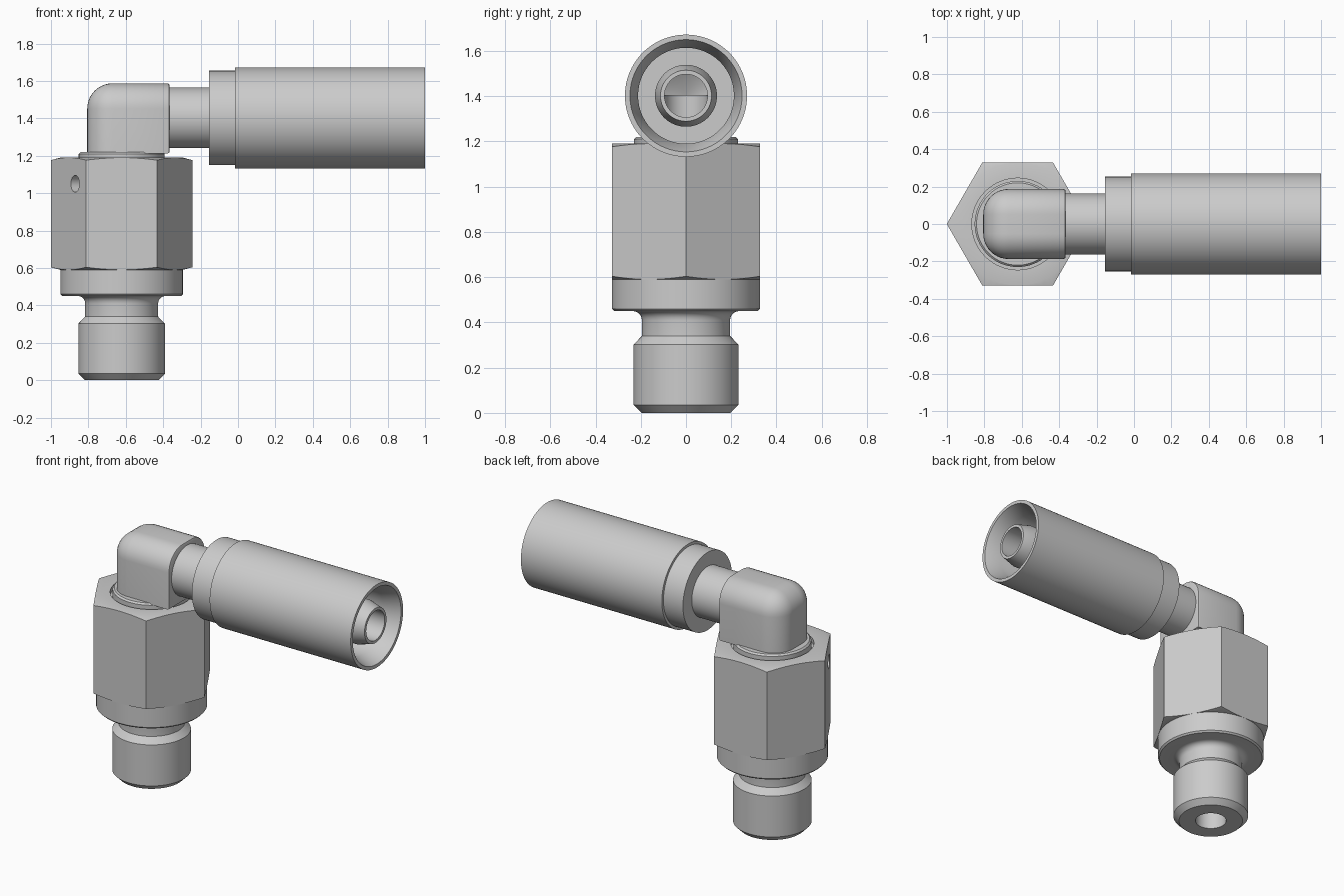
import bpy, bmesh, math
from mathutils import Matrix, Vector

if "Cube" in bpy.data.objects:
    bpy.data.objects.remove(bpy.data.objects["Cube"])

CX, CZ = -0.622, 1.402          # vertical axis x, horizontal axis z
BORE = 0.095
ALONG_X = Matrix.Translation((0, 0, CZ)) @ Matrix.Rotation(math.pi / 2, 4, 'Y')
ALONG_Z = Matrix.Translation((CX, 0, 0))


def to_object(name, bm):
    bmesh.ops.recalc_face_normals(bm, faces=bm.faces)
    mesh = bpy.data.meshes.new(name)
    bm.to_mesh(mesh)
    bm.free()
    ob = bpy.data.objects.new(name, mesh)
    bpy.context.collection.objects.link(ob)
    return ob


def lathe(name, profile, matrix, n=72):
    """Revolve a closed (radius, height) profile around its axis."""
    bm = bmesh.new()
    rings = []
    for i in range(n):
        a = 2 * math.pi * (i + 0.5) / n
        rings.append([bm.verts.new((r * math.cos(a), r * math.sin(a), h)) for r, h in profile])
    m = len(profile)
    for i in range(n):
        p, q = rings[i], rings[(i + 1) % n]
        for j in range(m):
            k = (j + 1) % m
            if profile[j][0] > 0 or profile[k][0] > 0:
                bm.faces.new((p[j], p[k], q[k], q[j]))
    bmesh.ops.remove_doubles(bm, verts=bm.verts, dist=1e-5)
    bmesh.ops.transform(bm, matrix=matrix, verts=bm.verts)
    return to_object(name, bm)


def boolean(ob, tool, op):
    mod = ob.modifiers.new("cut", 'BOOLEAN')
    mod.operation, mod.object, mod.solver = op, tool, 'EXACT'
    bpy.context.view_layer.update()
    dg = bpy.context.evaluated_depsgraph_get()
    mesh = bpy.data.meshes.new_from_object(ob.evaluated_get(dg))
    ob.modifiers.clear()
    ob.data = mesh
    bpy.data.objects.remove(tool)


def smooth(ob):
    ob.data.shade_smooth()
    ob.data.set_sharp_from_angle(angle=math.radians(28))


# Threaded stud with shoulder collar; a small fillet joins neck and collar
fillet = [(0.235 - 0.04 * math.cos(t), 0.41 + 0.04 * math.sin(t))
          for t in [i * math.pi / 10 for i in range(6)]]
stud = lathe("threaded_stud", [
    (BORE, 0), (0.197, 0), (0.232, 0.035), (0.232, 0.302), (0.195, 0.34),
    *fillet, (0.318, 0.45), (0.328, 0.46), (0.328, 0.59), (BORE, 0.59)], ALONG_Z)

# Hexagonal body: turned blank with chamfers and swivel ring, cut to a hexagon
body = lathe("hex_body", [
    (BORE, 0.59), (0.328, 0.59), (0.42, 0.615), (0.42, 1.165), (0.328, 1.19),
    (0.245, 1.19), (0.245, 1.16), (0.23, 1.16), (0.23, 1.21), (0.22, 1.22),
    (BORE, 1.22)], ALONG_Z)
hexagon = lathe("hex_cutter", [(0, 0.5), (0.379, 0.5), (0.379, 1.3), (0, 1.3)],
                ALONG_Z @ Matrix.Rotation(math.pi / 6, 4, 'Z'), 6)
boolean(body, hexagon, 'INTERSECT')

# Small pin hole in the front left flat
normal = Vector((-math.cos(math.pi / 6), -0.5, 0))
hole_at = Matrix.Translation((-0.87, -0.225, 1.05)) @ normal.to_track_quat('Z', 'Y').to_matrix().to_4x4()
pin = lathe("pin_cutter", [(0, -0.12), (0.045, -0.12), (0.045, 0.1), (0, 0.1)], hole_at, 32)
boolean(body, pin, 'DIFFERENCE')

# Elbow block: box rounded on its outer left and top edges
x0, x1, z0, z1, w = -0.806, -0.365, 1.212, 1.587, 0.187
bm = bmesh.new()
bmesh.ops.create_cube(bm, size=1)
for v in bm.verts:
    v.co = (x0 if v.co.x < 0 else x1, w if v.co.y > 0 else -w, z1 if v.co.z > 0 else z0)


def is_outer(e):
    a, b = e.verts[0].co, e.verts[1].co
    left = abs(a.x - x0) < 1e-4 and abs(b.x - x0) < 1e-4
    top = abs(a.z - z1) < 1e-4 and abs(b.z - z1) < 1e-4
    upright = abs(a.z - b.z) > 0.1
    along = abs(a.x - b.x) > 0.1
    return (left and (top or upright)) or (top and along)


bmesh.ops.bevel(bm, geom=[e for e in bm.edges if is_outer(e)], offset=0.135,
                segments=10, profile=0.5, affect='EDGES', clamp_overlap=True)
# Slight rounding round the outlet face
rim = [e for e in bm.edges if all(abs(v.co.x - x1) < 1e-4 and v.co.z > z0 - 1 for v in e.verts)]
bmesh.ops.bevel(bm, geom=rim, offset=0.012, segments=2, profile=0.5, affect='EDGES')
elbow = to_object("elbow_block", bm)

# Elbow passages
up = lathe("up_cutter", [(0, 1.1), (BORE, 1.1), (BORE, CZ), (0, CZ)], ALONG_Z)
boolean(elbow, up, 'DIFFERENCE')
across = lathe("across_cutter", [(0, -0.68), (BORE, -0.62), (BORE, 0), (0, 0)], ALONG_X)
boolean(elbow, across, 'DIFFERENCE')

# Hose tail: stem, stepped sleeve, hollow socket and inner nipple
tail = lathe("hose_tail", [
    (BORE, -0.368), (0.162, -0.368), (0.162, -0.155), (0.253, -0.155),
    (0.253, -0.015), (0.27, -0.015), (0.27, 1.0), (0.248, 1.0),
    (0.212, 0.9), (0.212, 0.08), (0.137, 0.08), (0.137, 0.9),
    (0.113, 0.99), (BORE, 0.99)], ALONG_X)

for part in (stud, body, elbow, tail):
    smooth(part)
